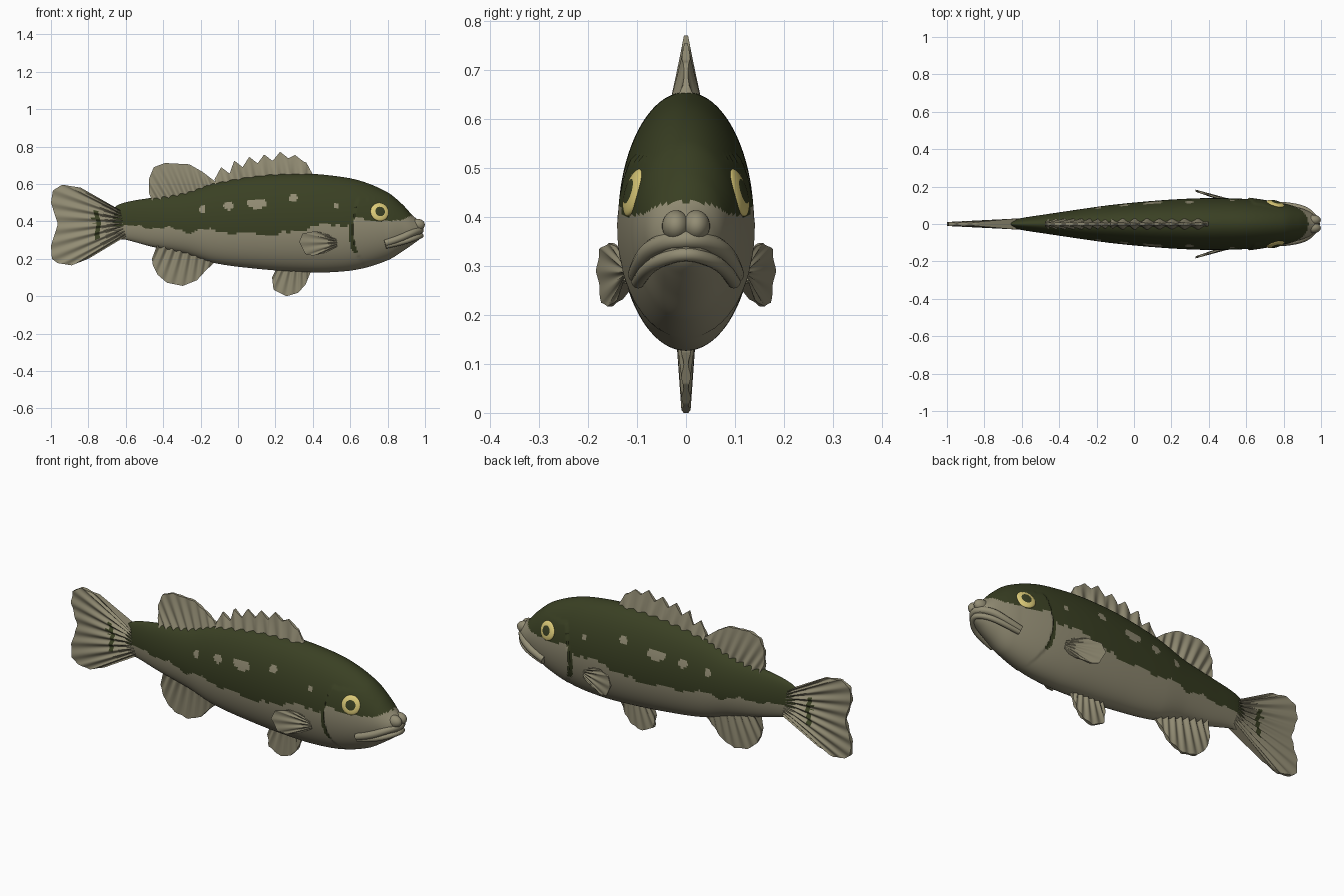
import bpy, bmesh, math
from mathutils import Vector

if "Cube" in bpy.data.objects:
    bpy.data.objects.remove(bpy.data.objects["Cube"])


def material(name, rgb):
    m = bpy.data.materials.new(name)
    m.diffuse_color = (*rgb, 1)
    m.use_nodes = True
    m.node_tree.nodes["Principled BSDF"].inputs["Base Color"].default_value = m.diffuse_color
    return m


GREEN = material("dark olive green", (0.042, 0.051, 0.017))
TAN = material("pale tan", (0.29, 0.265, 0.175))
YELLOW = material("eye yellow", (0.72, 0.60, 0.19))


def finish(ob, angle=40):
    bpy.ops.object.select_all(action='DESELECT')
    ob.select_set(True)
    bpy.context.view_layer.objects.active = ob
    bpy.ops.object.shade_smooth_by_angle(angle=math.radians(angle))


def make(name, bm, mats, rule=None):
    bmesh.ops.recalc_face_normals(bm, faces=bm.faces)
    if rule:
        for f in bm.faces:
            f.material_index = rule(f.calc_center_median())
    me = bpy.data.meshes.new(name)
    bm.to_mesh(me)
    bm.free()
    for m in mats:
        me.materials.append(m)
    ob = bpy.data.objects.new(name, me)
    bpy.context.collection.objects.link(ob)
    finish(ob)
    return ob


def hermite(rows, x):
    """Smooth interpolation of rows (x, a, b, ...) at x."""
    def slope(i, k):
        a, b = rows[max(i - 1, 0)], rows[min(i + 1, len(rows) - 1)]
        return (b[k] - a[k]) / (b[0] - a[0])
    i = max(j for j in range(len(rows) - 1) if rows[j][0] <= x + 1e-9)
    p, q = rows[i], rows[i + 1]
    h = q[0] - p[0]
    t = (x - p[0]) / h
    return [(2*t**3 - 3*t*t + 1) * p[k] + (t**3 - 2*t*t + t) * h * slope(i, k)
            + (3*t*t - 2*t**3) * q[k] + (t**3 - t*t) * h * slope(i + 1, k)
            for k in range(1, len(p))]


def linear(pts, x):
    for (a, za), (b, zb) in zip(pts, pts[1:]):
        if x <= b:
            return za + (zb - za) * max(0, (x - a) / (b - a))
    return pts[-1][1]


# Body: stations of x, top, bottom, half width
STATIONS = [(-.69, .425, .36, .004), (-.66, .475, .31, .018), (-.60, .502, .302, .032),
            (-.47, .525, .267, .052), (-.28, .557, .225, .080), (-.12, .607, .176, .102),
            (.12, .647, .145, .125), (.33, .656, .13, .137), (.49, .646, .128, .138),
            (.65, .618, .145, .130), (.80, .555, .192, .110), (.88, .490, .240, .088),
            (.935, .430, .278, .067), (.975, .395, .31, .036), (.985, .36, .335, .006)]


def gill_x(z):
    return .615 + 2.2 * max(0, .33 - z) ** 2 + 1.5 * max(0, z - .38) ** 2


# Paint rule: wavy flank line, gill bar, pale flank spots
FLANK = [(-.7, .385), (-.55, .37), (-.40, .367), (-.28, .345), (-.2, .355), (0, .335),
         (.2, .328), (.30, .345), (.42, .378), (.61, .385), (.625, .425), (.70, .405),
         (.80, .402), (.88, .408), (.94, .435)]
SPOTS = [(-.19, .465, .017, .020), (-.05, .483, .030, .022), (.10, .495, .055, .026),
         (.295, .525, .025, .018), (.525, .486, .012, .013)]


def body_paint(c):
    if c.x > .935:
        return 1
    if any(((c.x - x) / a) ** 2 + ((c.z - z) / b) ** 2 < 1 for x, z, a, b in SPOTS):
        return 1
    if -.022 < c.x - gill_x(c.z) < .004 and .235 < c.z < .45:
        return 0
    wave = .008 * math.sin(31 * c.x) + .005 * math.sin(83 * c.x + 1) if c.x < .6 else 0
    return 0 if c.z > linear(FLANK, c.x) + wave else 1


bm = bmesh.new()
N, M, rings = 210, 112, []
for i in range(N):
    x = -.69 + 1.675 * i / (N - 1)
    top, bot, w = hermite(STATIONS, x)
    ring = []
    for j in range(M):
        a = 2 * math.pi * j / M
        z = (top + bot) / 2 + (top - bot) / 2 * math.cos(a)
        d = (x - gill_x(z)) / .17          # raised gill cover
        lift = 1 + (.06 * (1 - d) if 0 < d < 1 and z < .52 else 0)
        ring.append(bm.verts.new((x, w * lift * math.sin(a), z)))
    rings.append(ring)
for r, s in zip(rings, rings[1:]):
    for j in range(M):
        bm.faces.new((r[j], r[(j + 1) % M], s[(j + 1) % M], s[j]))
bm.faces.new(rings[0])
bm.faces.new(rings[-1])
make("body", bm, [GREEN, TAN], body_paint)


# Fins: ribbed sheets between a base line and an outer edge
def resample(pts, n):
    pts = [Vector(p) for p in pts]
    lens = [0]
    for a, b in zip(pts, pts[1:]):
        lens.append(lens[-1] + (b - a).length)
    out = []
    for i in range(n):
        d = lens[-1] * i / (n - 1)
        k = max(j for j in range(len(pts) - 1) if lens[j] <= d + 1e-9)
        out.append(pts[k].lerp(pts[k + 1], (d - lens[k]) / (lens[k + 1] - lens[k])))
    return out


def fin(name, base, edge, t0, t1, rays, place=lambda x: 0, rule=None, n=110, m=16):
    b, e = resample(base, n), resample(edge, n)
    bm = bmesh.new()
    grids = []
    for s in (-1, 1):
        grid = []
        for i in range(n):
            rib = 1 + .35 * math.cos(2 * math.pi * rays * i / (n - 1))
            col = []
            for j in range(m):
                v = j / (m - 1)
                p = b[i].lerp(e[i], v)
                y = place(p.x) + s * (t0 + (t1 - t0) * v) * rib
                col.append(bm.verts.new((p.x, y, p.y)))
            grid.append(col)
        for i in range(n - 1):
            for j in range(m - 1):
                bm.faces.new((grid[i][j], grid[i + 1][j], grid[i + 1][j + 1], grid[i][j + 1]))
        rim = [grid[i][0] for i in range(n)] + grid[-1][1:]
        rim += [grid[i][-1] for i in range(n - 2, -1, -1)] + grid[0][-2:0:-1]
        grids.append(rim)
    p, q = grids
    for i in range(len(p)):
        k = (i + 1) % len(p)
        bm.faces.new((p[i], p[k], q[k], q[i]))
    return make(name, bm, [TAN, GREEN], rule)


def tail_bar(c):
    mid = -.755 + .12 * max(0, .40 - c.z)
    half = .020 if c.z > .41 else .013
    return 1 if abs(c.x - mid) < half and .305 < c.z < .457 else 0


fin("tail_fin", [(-.63, .46), (-.60, .32)],
    [(-.84, .58), (-.94, .596), (-.99, .565), (-1, .50), (-.963, .385), (-1, .27),
     (-.995, .20), (-.965, .177), (-.89, .165), (-.80, .20)],
    .022, .008, 10, rule=tail_bar)
fin("soft_dorsal_fin", [(-.455, .50), (-.10, .58)],
    [(-.477, .555), (-.475, .63), (-.45, .69), (-.39, .712), (-.26, .705), (-.19, .665), (-.125, .615)],
    .022, .007, 8)
tips = [(-.09, .69), (-.02, .725), (.06, .745), (.14, .758), (.225, .772), (.305, .755), (.365, .715)]
crest = [(-.125, .625)]
for i, (x, z) in enumerate(tips):
    crest.append((x, z))
    if i < len(tips) - 1:
        crest.append((x + .045, z - .035))
crest.append((.40, .65))
fin("spiny_dorsal_fin", [(-.12, .58), (.41, .62)], crest, .028, .006, 8, n=160)
fin("anal_fin", [(-.43, .28), (-.10, .22)],
    [(-.46, .20), (-.455, .165), (-.43, .115), (-.38, .072), (-.295, .055), (-.22, .085),
     (-.17, .14), (-.12, .185)], .022, .007, 8)
fin("pelvic_fin", [(.22, .18), (.39, .17)],
    [(.182, .10), (.19, .035), (.26, 0), (.32, .018), (.36, .06), (.387, .125)], .016, .007, 6)

for s, side in ((-1, "right"), (1, "left")):
    fin("pectoral_fin_" + side, [(.53, .31), (.53, .265)],
        [(.48, .335), (.41, .347), (.345, .335), (.327, .29), (.36, .225), (.40, .217), (.47, .232)],
        .010, .004, 6, place=lambda x: s * (.116 + .31 * (.53 - x)))

    # Eye: shallow dome with a dark pupil
    bm = bmesh.new()
    bmesh.ops.create_uvsphere(bm, u_segments=40, v_segments=40, radius=.05)
    turn = Vector((.28, s, .28)).to_track_quat('Z', 'Y')
    pupil = {f.index for f in bm.faces}
    for f in bm.faces:
        f.material_index = 1 if f.calc_center_median().xy.length < .025 else 0
    for v in bm.verts:
        v.co.z *= .28
        v.co = turn @ v.co + Vector((.757, s * .107, .45))
    make("eye_" + side, bm, [YELLOW, GREEN])

    # Snout bulb above the mouth
    bm = bmesh.new()
    bmesh.ops.create_uvsphere(bm, u_segments=24, v_segments=16, radius=1)
    for v in bm.verts:
        v.co = (.957 + .042 * v.co.x, s * .021 + .028 * v.co.y, .382 + .032 * v.co.z)
    make("snout_" + side, bm, [TAN])


# Lips: bent tubes mirrored about the middle
def lip(name, half, radius):
    pts = half + [(x, -y, z) for x, y, z in half[-2::-1]]
    cu = bpy.data.curves.new(name, 'CURVE')
    cu.dimensions = '3D'
    cu.bevel_depth = radius
    cu.bevel_resolution = 4
    cu.use_fill_caps = True
    sp = cu.splines.new('NURBS')
    sp.points.add(len(pts) - 1)
    for p, c in zip(sp.points, pts):
        p.co = (*c, 1)
    sp.order_u = 3
    sp.use_endpoint_u = True
    sp.resolution_u = 10
    cu.materials.append(TAN)
    ob = bpy.data.objects.new(name, cu)
    bpy.context.collection.objects.link(ob)
    bpy.ops.object.select_all(action='DESELECT')
    ob.select_set(True)
    bpy.context.view_layer.objects.active = ob
    bpy.ops.object.convert(target='MESH')
    finish(bpy.context.object, 60)


lip("upper_lip", [(.785, .100, .283), (.86, .094, .305), (.935, .068, .342), (.988, 0, .358)], .019)
lip("lower_lip", [(.79, .098, .268), (.87, .088, .285), (.945, .060, .310), (.990, 0, .328)], .014)
